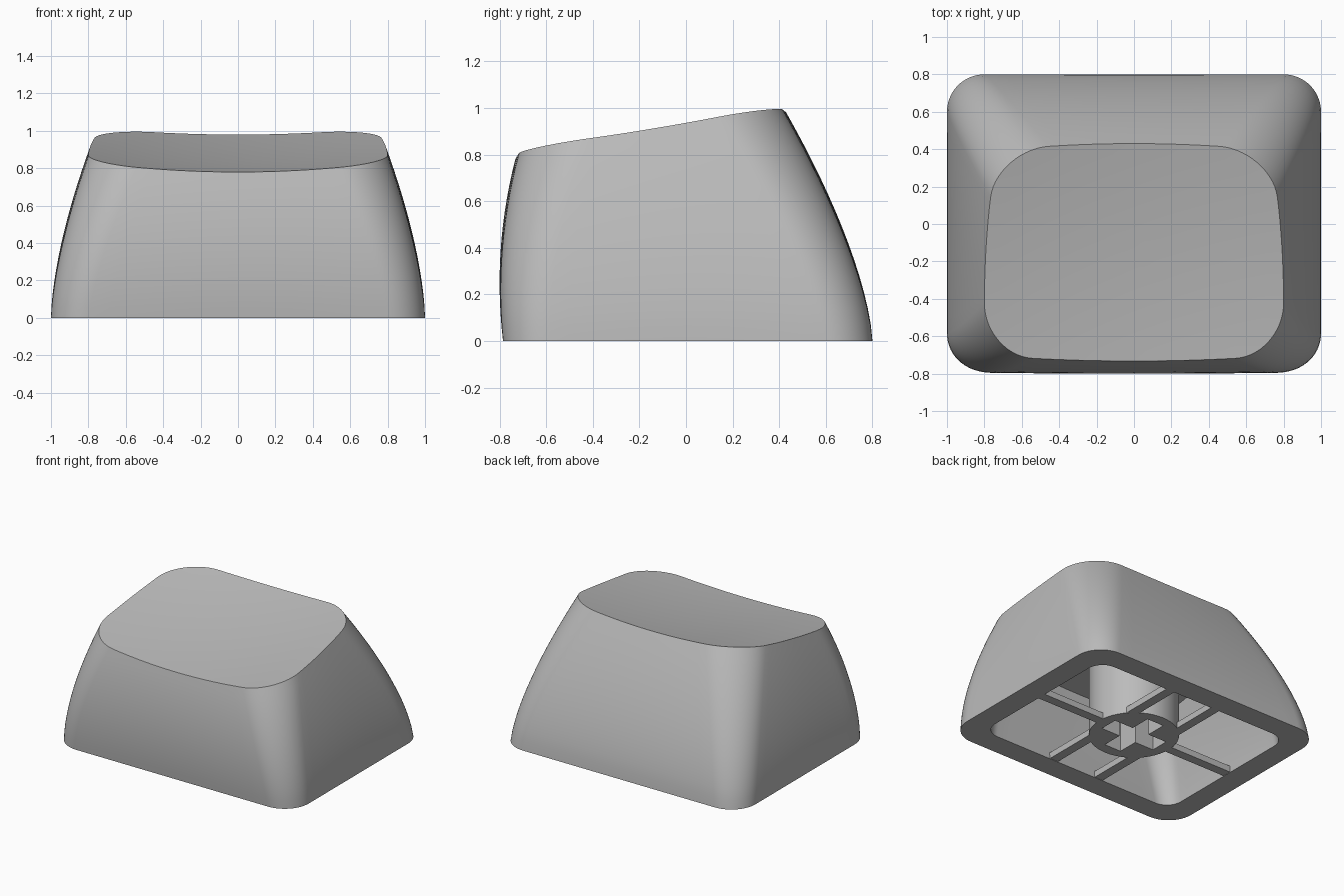
import bpy, bmesh, math

cube = bpy.data.objects.get("Cube")
if cube:
    bpy.data.objects.remove(cube)

# Single grey plastic
grey = bpy.data.materials.new("grey_plastic")
grey.use_nodes = True
colour = (0.5, 0.5, 0.5, 1)
grey.diffuse_color = colour
grey.node_tree.nodes["Principled BSDF"].inputs["Base Color"].default_value = colour

ARC, SIDE, RINGS = 14, 14, 14
WALL, ROOF = 0.17, 0.2


def outline():
    """Unit rounded rectangle: (straight x, straight y, arc x, arc y)."""
    cols = []
    corners = [(1, 1), (-1, 1), (-1, -1), (1, -1)]
    for k, (sx, sy) in enumerate(corners):
        for j in range(ARC + 1):
            a = (k + j / ARC) * math.pi / 2
            cols.append((sx, sy, math.cos(a), math.sin(a)))
        nx, ny = corners[(k + 1) % 4]
        a = (k + 1) * math.pi / 2
        for j in range(1, SIDE):
            t = j / SIDE
            cols.append((sx + (nx - sx) * t, sy + (ny - sy) * t, math.cos(a), math.sin(a)))
    return cols


def dish(x, y):
    """Height of the sloped, hollowed top."""
    t = (y + 0.73) / 1.16
    return 0.78 + 0.2 * t - 0.08 * t * (1 - t) + 0.08 * x * x


def section(col, z, inset):
    """Point on the tapering body at height z."""
    hx = 1 - 0.215 * (z / 0.93) ** 1.6 - inset
    back = 0.8 - 0.37 * (z / 0.98) ** 1.5 - inset
    front = -0.785 - 0.12 * z + 0.24 * z * z + inset
    hy, cy = (back - front) / 2, (back + front) / 2
    r = 0.2 + 0.09 * z - inset * 0.45
    x = col[0] * (hx - r) + col[2] * r
    y = col[1] * (hy - r) + col[3] * r
    b = 0.035 * z
    return x * (1 - b * (y / hy) ** 2), cy + y * (1 - b * (x / hx) ** 2)


def finish(bm, name):
    bmesh.ops.recalc_face_normals(bm, faces=bm.faces)
    mesh = bpy.data.meshes.new(name)
    bm.to_mesh(mesh)
    bm.free()
    mesh.materials.append(grey)
    obj = bpy.data.objects.new(name, mesh)
    bpy.context.collection.objects.link(obj)
    return obj


def activate(obj):
    bpy.ops.object.select_all(action="DESELECT")
    obj.select_set(True)
    bpy.context.view_layer.objects.active = obj


def bridge(bm, a, b):
    n = len(a)
    for i in range(n):
        bm.faces.new((a[i], a[(i + 1) % n], b[(i + 1) % n], b[i]))


def shell(bm, cols, inset, drop):
    """Loft one skin up to its dished cap and return the bottom loop."""
    tops = []
    for c in cols:
        z = 0.85
        for _ in range(25):
            x, y = section(c, z, inset)
            z = dish(x, y) - drop
        tops.append(z)
    loops = []
    for k in range(RINGS + 1):
        u = k / RINGS
        loops.append([bm.verts.new((*section(c, u * h, inset), u * h))
                      for c, h in zip(cols, tops)])
    cy = -0.15
    for k in range(1, 10):
        s = 1 - k / 10
        loop = []
        for v in loops[RINGS]:
            x, y = v.co.x * s, cy + (v.co.y - cy) * s
            loop.append(bm.verts.new((x, y, dish(x, y) - drop)))
        loops.append(loop)
    for a, b in zip(loops, loops[1:]):
        bridge(bm, a, b)
    mid = bm.verts.new((0, cy, dish(0, cy) - drop))
    last = loops[-1]
    for i in range(len(last)):
        bm.faces.new((last[i], last[(i + 1) % len(last)], mid))
    return loops[0]


def box(name, x0, x1, y0, y1, z0, z1):
    bm = bmesh.new()
    bmesh.ops.create_cube(bm, size=1)
    for v in bm.verts:
        v.co = (x0 if v.co.x < 0 else x1, y0 if v.co.y < 0 else y1, z0 if v.co.z < 0 else z1)
    return finish(bm, name)


# Hollow cap body
bm = bmesh.new()
cols = outline()
bridge(bm, shell(bm, cols, 0, 0), shell(bm, cols, WALL, ROOF))
body = finish(bm, "cap_body")
activate(body)
bpy.ops.object.shade_smooth_by_angle(angle=math.radians(30))

# Round stem with a cross-shaped socket
bm = bmesh.new()
bmesh.ops.create_cone(bm, cap_ends=True, segments=48, radius1=0.31, radius2=0.31, depth=0.72)
bmesh.ops.translate(bm, verts=bm.verts, vec=(0, 0, 0.362))
stem = finish(bm, "stem")
activate(stem)
for hx, hy in ((0.228, 0.07), (0.07, 0.228)):
    cutter = box("socket_cutter", -hx, hx, -hy, hy, -0.1, 0.44)
    cutter.hide_render = True
    cut = stem.modifiers.new("socket", "BOOLEAN")
    cut.operation, cut.solver, cut.object = "DIFFERENCE", "EXACT", cutter
    bpy.ops.object.modifier_apply(modifier=cut.name)
    bpy.data.objects.remove(cutter)
bpy.ops.object.shade_smooth_by_angle(angle=math.radians(30))

# Thin ribs tying the stem to the walls
W, LOW, HIGH = 0.035, 0.003, 0.05
for s, side in ((1, "left"), (-1, "right")):
    x0, x1 = sorted((s * 0.29, s * 0.85))
    box(side + "_cross_rib", x0, x1, -W, W, LOW, HIGH)
    x = s * 0.2
    box(side + "_back_rib", x - W, x + W, 0.2, 0.65, LOW, HIGH)
    box(side + "_front_rib", x - W, x + W, -0.64, -0.2, LOW, HIGH)
